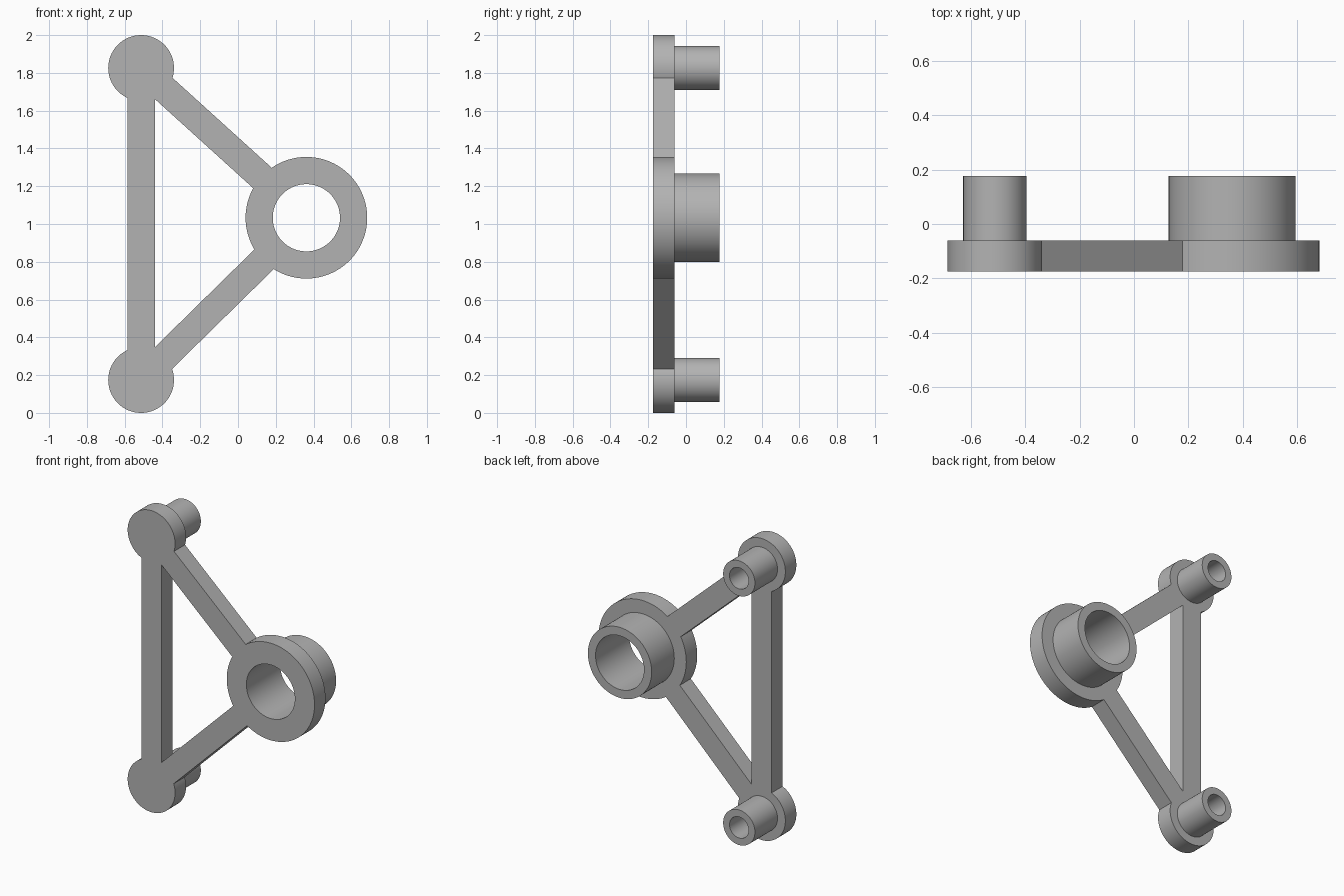
import bpy
import math
from mathutils import Vector, Matrix

cube = bpy.data.objects.get("Cube")
if cube:
    bpy.data.objects.remove(cube, do_unlink=True)

# Depths along y and main centres in the xz plane
FRONT, STEP, BACK = -0.175, -0.06, 0.177
BAR_WIDTH = 0.146
TOP = Vector((-0.513, 0, 1.826))
BOTTOM = Vector((-0.513, 0, 0.174))
HUB = Vector((0.362, 0, 1.033))

metal = bpy.data.materials.new("light grey metal")
metal.use_nodes = True
grey = (0.45, 0.45, 0.45, 1)
metal.diffuse_color = grey
metal.node_tree.nodes["Principled BSDF"].inputs["Base Color"].default_value = grey


def disc(name, centre, radius, y0, y1, sides=96):
    """Cylinder along y."""
    bpy.ops.mesh.primitive_cylinder_add(
        vertices=sides, radius=radius, depth=y1 - y0,
        location=(centre.x, (y0 + y1) / 2, centre.z), rotation=(math.pi / 2, 0, 0))
    ob = bpy.context.object
    ob.name = name
    return ob


def bar(name, a, b, trim=0.0):
    """Flat strut from a towards b, stopping short of b by trim."""
    span = b - a
    length = span.length - trim
    mid = a + span.normalized() * length / 2
    bpy.ops.mesh.primitive_cube_add(size=1)
    ob = bpy.context.object
    ob.name = name
    ob.data.transform(Matrix.Diagonal((length, STEP - FRONT, BAR_WIDTH, 1)))
    ob.location = (mid.x, (FRONT + STEP) / 2, mid.z)
    ob.rotation_euler.y = -math.atan2(span.z, span.x)
    return ob


def combine(target, tool, operation):
    """Apply a boolean and discard the tool."""
    mod = target.modifiers.new(operation.lower(), 'BOOLEAN')
    mod.operation, mod.solver, mod.object = operation, 'EXACT', tool
    bpy.context.view_layer.objects.active = target
    bpy.ops.object.modifier_apply(modifier=mod.name)
    bpy.data.objects.remove(tool, do_unlink=True)


# Front plate: hub flange, two pads and three struts
bracket = disc("triangular_bracket", HUB, 0.322, FRONT, STEP)
solids = [
    disc("top_pad", TOP, 0.174, FRONT, STEP),
    disc("bottom_pad", BOTTOM, 0.174, FRONT, STEP),
    bar("upright_strut", BOTTOM, TOP),
    bar("upper_strut", TOP, HUB, 0.24),
    bar("lower_strut", BOTTOM, HUB, 0.24),
]

# Sleeves on the back, rooted in the plate
root = (FRONT + STEP) / 2
solids.append(disc("hub_sleeve", HUB, 0.234, root, BACK))
for centre in (TOP, BOTTOM):
    solids.append(disc("pad_sleeve", centre, 0.1165, root, BACK))

# Bores: through the hub, blind in the pads
bores = [disc("hub_bore", HUB, 0.178, FRONT - 0.1, BACK + 0.1)]
for centre in (TOP, BOTTOM):
    bores.append(disc("pad_bore", centre, 0.07, STEP, BACK + 0.1, 64))

for ob in solids:
    combine(bracket, ob, 'UNION')
for ob in bores:
    combine(bracket, ob, 'DIFFERENCE')

# Finish
bracket.data.materials.clear()
bracket.data.materials.append(metal)
bpy.ops.object.select_all(action='DESELECT')
bracket.select_set(True)
bpy.context.view_layer.objects.active = bracket
bpy.ops.object.shade_smooth_by_angle(angle=math.radians(30))
